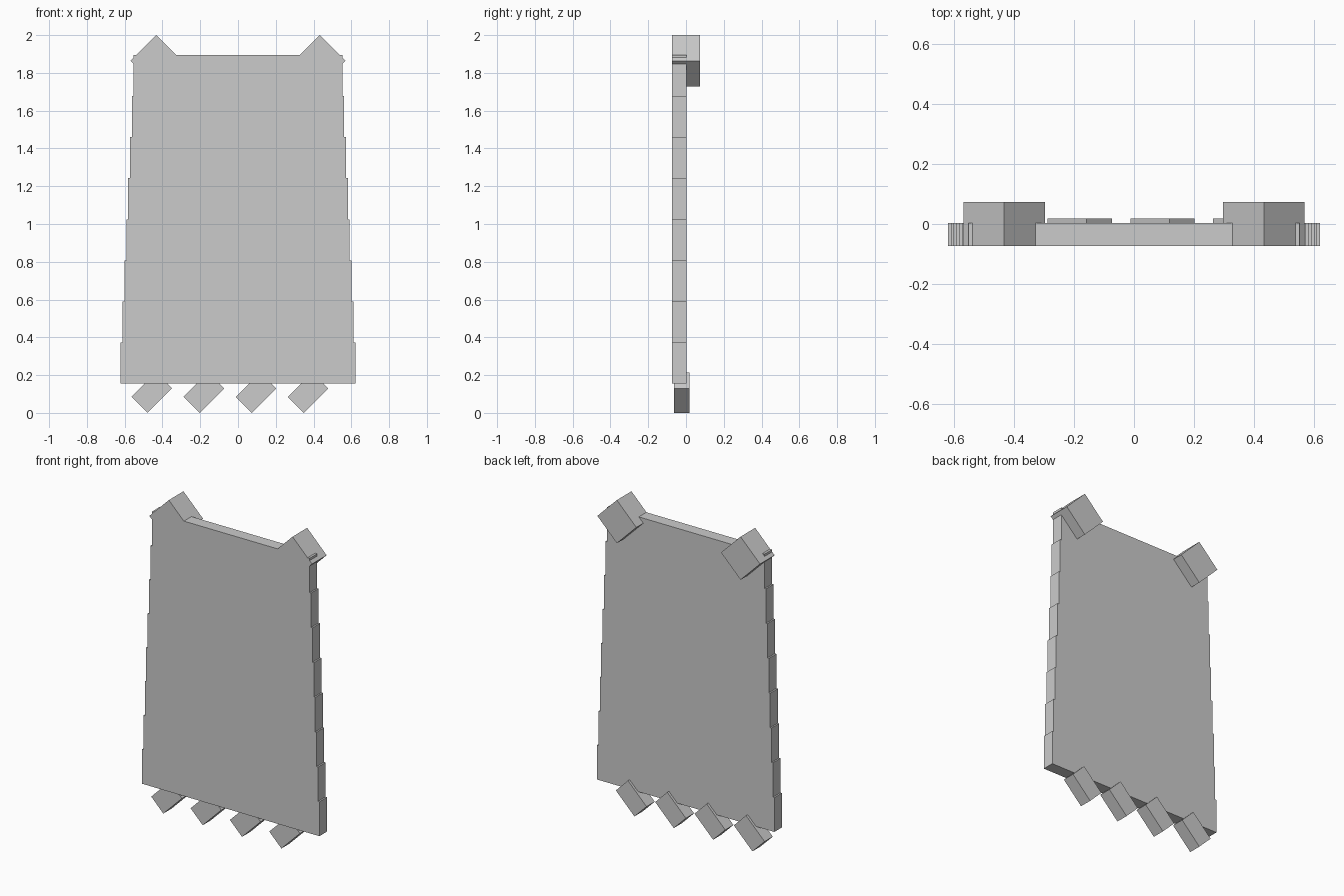
import bpy
import math

old = bpy.data.objects.get("Cube")
if old:
    bpy.data.objects.remove(old, do_unlink=True)

grey = bpy.data.materials.new("plain_grey")
colour = (0.6, 0.6, 0.6, 1)
grey.diffuse_color = colour
grey.use_nodes = True
grey.node_tree.nodes["Principled BSDF"].inputs["Base Color"].default_value = colour


def slab(name, outline, front, back):
    """Extrude an x-z outline (anticlockwise from the front) along y."""
    n = len(outline)
    verts = [(x, y, z) for y in (front, back) for x, z in outline]
    faces = [tuple(range(n)), tuple(reversed(range(n, 2 * n)))]
    for i in range(n):
        j = (i + 1) % n
        faces.append((j, i, i + n, j + n))
    mesh = bpy.data.meshes.new(name)
    mesh.from_pydata(verts, [], faces)
    mesh.materials.append(grey)
    obj = bpy.data.objects.new(name, mesh)
    bpy.context.collection.objects.link(obj)
    return obj


def tilted_block(name, x, z, width, height, front, back):
    """Rectangular block turned 45 degrees in the x-z plane."""
    c = math.sqrt(0.5)
    corners = [(-1, -1), (1, -1), (1, 1), (-1, 1)]
    outline = []
    for sx, sz in corners:
        u, v = sx * width / 2, sz * height / 2
        outline.append((x + c * (u - v), z + c * (u + v)))
    return slab(name, outline, front, back)


# Stepped, tapering panel
BOTTOM, TOP, TIERS = 0.155, 1.895, 8
tier_height = (TOP - BOTTOM) / TIERS
right_side = []
for i in range(TIERS):
    half = 0.621 - 0.0098 * i
    right_side.append((half, BOTTOM + i * tier_height))
    right_side.append((half, BOTTOM + (i + 1) * tier_height))
left_side = [(-x, z) for x, z in reversed(right_side)]
slab("panel", right_side + left_side, -0.073, 0.003)

# Diamond blocks on the top corners
for side, x in (("left", 0.433), ("right", -0.433)):
    tilted_block(side + "_corner_block", x, 1.8635, 0.193, 0.193, -0.073, 0.073)

# Slanted feet along the bottom edge
for i in range(4):
    tilted_block(f"foot_{i + 1}", -0.456 + 0.2755 * i, 0.1075,
                 0.184, 0.12, -0.063, 0.019)
